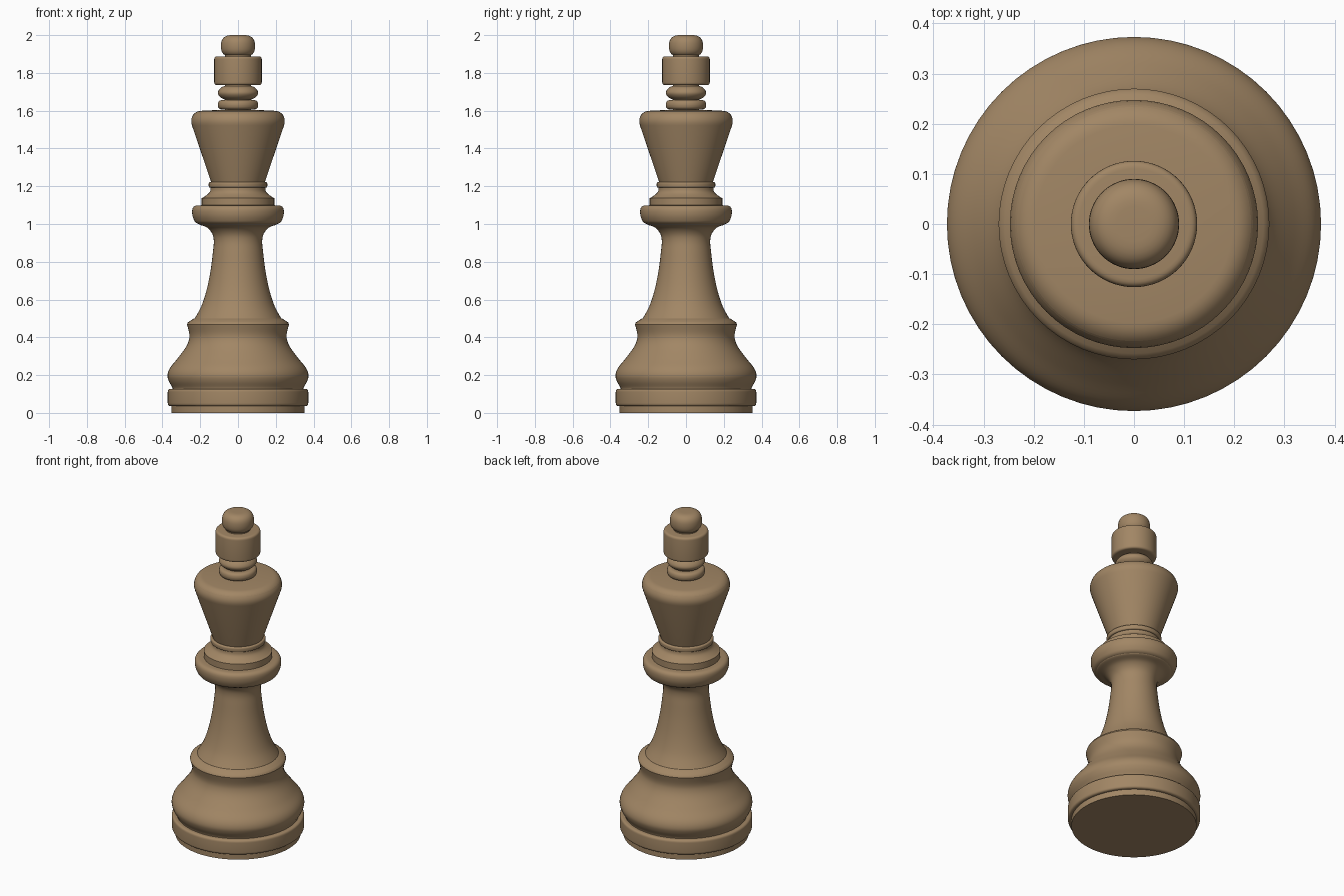
import bpy
from math import pi, sin, cos, radians
from mathutils import Vector

if "Cube" in bpy.data.objects:
    bpy.data.objects.remove(bpy.data.objects["Cube"])

wood = bpy.data.materials.new("wood")
wood.diffuse_color = (0.36, 0.24, 0.13, 1)
wood.use_nodes = True
wood.node_tree.nodes["Principled BSDF"].inputs["Base Color"].default_value = wood.diffuse_color


def rounded(points, steps=5):
    """Round each (radius, height, cut) corner; a cut of 0 stays sharp."""
    out = []
    for i, (r, z, cut) in enumerate(points):
        p = Vector((r, z))
        if cut == 0:
            out.append(p)
            continue
        a, b = Vector(points[i - 1][:2]), Vector(points[i + 1][:2])
        a = p + (a - p).normalized() * cut
        b = p + (b - p).normalized() * cut
        for k in range(steps + 1):
            t = k / steps
            out.append(a * (1 - t) ** 2 + p * 2 * t * (1 - t) + b * t * t)
    return out


def smooth(points, steps=5):
    """Catmull-Rom curve through (radius, height) points."""
    v = [Vector(p) for p in points]
    v = [v[0]] + v + [v[-1]]
    out = []
    for a, b, c, d in zip(v, v[1:], v[2:], v[3:]):
        for k in range(steps):
            t = k / steps
            out.append(0.5 * (2 * b + (c - a) * t + (2 * a - 5 * b + 4 * c - d) * t * t
                              + (3 * b - a - 3 * c + d) * t ** 3))
    return out + [v[-1]]


def lathe(name, profile, n=64):
    """Revolve a bottom-to-top profile around z, with flat caps."""
    verts = [(r * cos(2 * pi * j / n), r * sin(2 * pi * j / n), z)
             for r, z in profile for j in range(n)]
    faces = [(i * n + j, i * n + (j + 1) % n, (i + 1) * n + (j + 1) % n, (i + 1) * n + j)
             for i in range(len(profile) - 1) for j in range(n)]
    faces += [tuple(reversed(range(n))), tuple(range(len(verts) - n, len(verts)))]
    mesh = bpy.data.meshes.new(name)
    mesh.from_pydata(verts, [], faces)
    mesh.materials.append(wood)
    obj = bpy.data.objects.new(name, mesh)
    bpy.context.collection.objects.link(obj)
    bpy.ops.object.select_all(action='DESELECT')
    obj.select_set(True)
    bpy.context.view_layer.objects.active = obj
    bpy.ops.object.shade_smooth_by_angle(angle=radians(35))


def ring(name, r, z0, z1, cut, inner):
    """Turned ring with rounded rims."""
    lathe(name, rounded([(inner, z0, 0), (r, z0, cut), (r, z1, cut), (inner, z1, 0)]))


# Foot
lathe("foot_plate", [(0.352, 0), (0.352, 0.05)])
ring("foot_ring", 0.372, 0.036, 0.127, 0.016, 0.34)

# Bulging base
lathe("base", smooth([(0.345, 0.12), (0.348, 0.135), (0.366, 0.168), (0.373, 0.2),
                      (0.36, 0.238), (0.32, 0.288), (0.278, 0.345), (0.26, 0.385),
                      (0.258, 0.42), (0.27, 0.468)])
      + smooth([(0.266, 0.478), (0.236, 0.498), (0.2, 0.51)], 3))

# Waisted stem, flaring under the collar
lathe("stem", smooth([(0.24, 0.485), (0.226, 0.505), (0.192, 0.57), (0.165, 0.655),
                      (0.145, 0.755), (0.133, 0.85), (0.128, 0.91), (0.137, 0.95),
                      (0.165, 0.982), (0.21, 1.0), (0.21, 1.02)]))

# Collar and stepped rings
lathe("collar", rounded([(0.18, 0.996, 0), (0.225, 1.003, 0.018), (0.243, 1.045, 0.018),
                         (0.243, 1.098, 0.03), (0.17, 1.1, 0)]))
lathe("collar_step", [(0.192, 1.09), (0.192, 1.138)]
      + smooth([(0.186, 1.14), (0.16, 1.158), (0.147, 1.175), (0.145, 1.2)], 3))
ring("collar_ring", 0.155, 1.192, 1.222, 0.01, 0.13)

# Flared crown with domed top
lathe("crown", rounded([(0.138, 1.21, 0), (0.142, 1.222, 0), (0.255, 1.555, 0.035),
                        (0.222, 1.598, 0.025), (0.1, 1.604, 0)]))

# Finial stack
lathe("finial_neck", [(0.07, 1.59), (0.07, 1.9)])
ring("finial_lower_ring", 0.107, 1.606, 1.656, 0.024, 0.06)
lathe("finial_upper_ring", smooth([(0.055, 1.655), (0.09, 1.668), (0.107, 1.694),
                                   (0.09, 1.722), (0.055, 1.735)]))
ring("finial_drum", 0.126, 1.735, 1.888, 0.016, 0.05)
lathe("finial_ball", rounded([(0.04, 1.886, 0), (0.09, 1.888, 0.05),
                              (0.09, 2.0, 0.055), (0.01, 2.0, 0)], 8))
